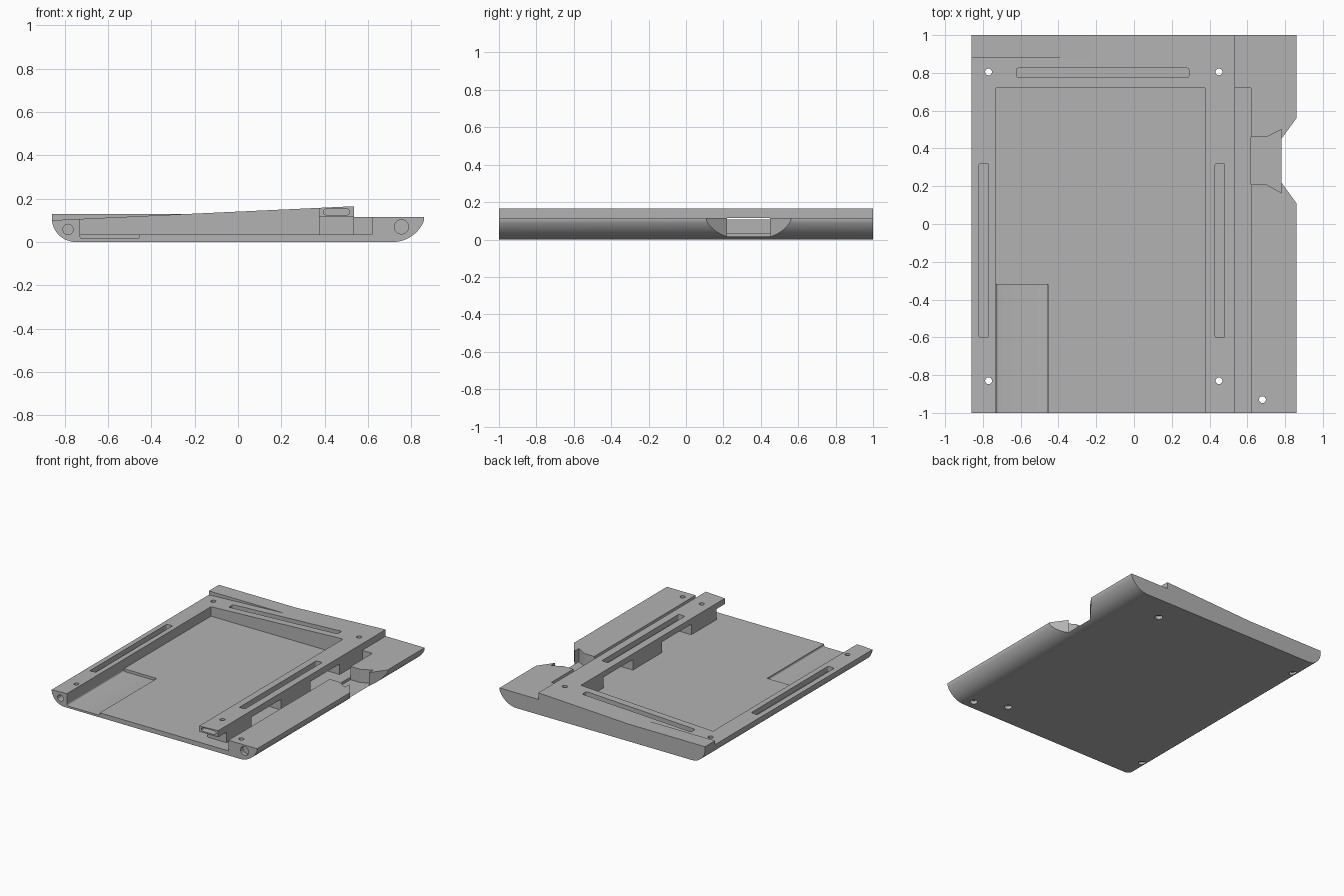
import bpy, bmesh, math
from mathutils import Vector

cube = bpy.data.objects.get("Cube")
if cube:
    bpy.data.objects.remove(cube, do_unlink=True)

grey = bpy.data.materials.new("plain grey")
grey.use_nodes = True
grey.diffuse_color = (0.45, 0.45, 0.45, 1)
grey.node_tree.nodes["Principled BSDF"].inputs["Base Color"].default_value = grey.diffuse_color


def prism(name, outline, start, end, axis):
    """Extrude a closed outline along y (outline in x, z) or z (outline in x, y)."""
    bm = bmesh.new()
    if axis == "y":
        verts = [bm.verts.new((u, start, v)) for u, v in outline]
        step = Vector((0, end - start, 0))
    else:
        verts = [bm.verts.new((u, v, start)) for u, v in outline]
        step = Vector((0, 0, end - start))
    face = bm.faces.new(verts)
    moved = bmesh.ops.extrude_face_region(bm, geom=[face])["geom"]
    bmesh.ops.translate(bm, vec=step, verts=[g for g in moved if isinstance(g, bmesh.types.BMVert)])
    bmesh.ops.recalc_face_normals(bm, faces=bm.faces)
    mesh = bpy.data.meshes.new(name)
    bm.to_mesh(mesh)
    bm.free()
    mesh.materials.append(grey)
    obj = bpy.data.objects.new(name, mesh)
    bpy.context.collection.objects.link(obj)
    return obj


def arc(cx, cz, radius, a0, a1, count):
    angles = [math.radians(a0 + (a1 - a0) * i / count) for i in range(count + 1)]
    return [(cx + radius * math.cos(a), cz + radius * math.sin(a)) for a in angles]


def rect(x0, x1, y0, y1):
    return [(x0, y0), (x1, y0), (x1, y1), (x0, y1)]


def rounded(x0, x1, y0, y1, r):
    return (arc(x1 - r, y1 - r, r, 0, 90, 4) + arc(x0 + r, y1 - r, r, 90, 180, 4)
            + arc(x0 + r, y0 + r, r, 180, 270, 4) + arc(x1 - r, y0 + r, r, 270, 360, 4))


def circle(x, y, r):
    return arc(x, y, r, 0, 345, 23)


def cut(body, outline, start, end, axis="z"):
    cutter = prism("cutter", outline, start, end, axis)
    cutter.hide_render = True
    mod = body.modifiers.new("cut", "BOOLEAN")
    mod.operation = "DIFFERENCE"
    mod.solver = "EXACT"
    mod.object = cutter
    bpy.context.view_layer.objects.active = body
    bpy.ops.object.modifier_apply(modifier=mod.name)
    bpy.data.objects.remove(cutter, do_unlink=True)


# Sloped tray body with rounded lower edges and a lower right shelf
left_curve = arc(-0.75, 0.11, 0.11, 185, 270, 12)
right_curve = arc(0.715, 0.155, 0.155, 270, 345, 14)
shelf = [(0.86, 0.115), (0.535, 0.115), (0.535, 0.165)]
body = prism("tray_body", left_curve + right_curve[:-1] + shelf, -1, 1, "y")

# Main pocket, side channel and lower corner recess, open at the front
FLOOR = 0.035
cut(body, rect(-0.73, 0.375, -1.1, 0.72), FLOOR, 0.3)
cut(body, rect(0.535, 0.62, -1.1, 0.72), FLOOR, 0.3)
cut(body, rounded(-0.73, -0.455, 0.015, 0.1, 0.012), -1.1, -0.32, "y")

# Openings under the rail, leaving supports between them
for y0, y1 in ((-1.1, -0.9), (-0.6, -0.25), (0.1, 0.45)):
    cut(body, rect(0.3, 0.58, y0, y1), FLOOR, 0.115)

# Flared side notch with dovetail pocket
notch = [(0.9, 0.615), (0.78, 0.45), (0.78, 0.5), (0.7, 0.46), (0.619, 0.46),
         (0.619, 0.21), (0.7, 0.21), (0.78, 0.165), (0.78, 0.22), (0.9, 0.055)]
cut(body, notch, 0.015, 0.3)

# Long slots in the frame top
cut(body, rounded(-0.82, -0.77, -0.6, 0.32, 0.008), 0.065, 0.3)
cut(body, rounded(0.43, 0.48, -0.6, 0.32, 0.008), 0.122, 0.3)
cut(body, rounded(-0.62, 0.29, 0.775, 0.825, 0.008), 0.085, 0.3)

# Front sockets and rail end slot
cut(body, circle(-0.785, 0.058, 0.024), -1.1, -0.88, "y")
cut(body, circle(0.755, 0.07, 0.033), -1.1, -0.97, "y")
cut(body, rounded(0.395, 0.515, 0.125, 0.153, 0.0135), -1.1, -0.88, "y")

# Screw holes with wider heads underneath
for x, y in ((-0.77, 0.805), (0.45, 0.805), (-0.77, -0.83), (0.45, -0.83), (0.68, -0.93)):
    cut(body, circle(x, y, 0.018), -0.1, 0.3)
    cut(body, circle(x, y, 0.027), -0.1, 0.025)

# Raised levelling strip at the back left corner
strip = prism("back_strip", [(-0.86, 0.1), (-0.22, 0.12), (-0.22, 0.13), (-0.86, 0.13)], 0.88, 1, "y")

for obj in (body, strip):
    bpy.ops.object.select_all(action="DESELECT")
    obj.select_set(True)
    bpy.context.view_layer.objects.active = obj
    bpy.ops.object.shade_smooth_by_angle(angle=math.radians(25))
